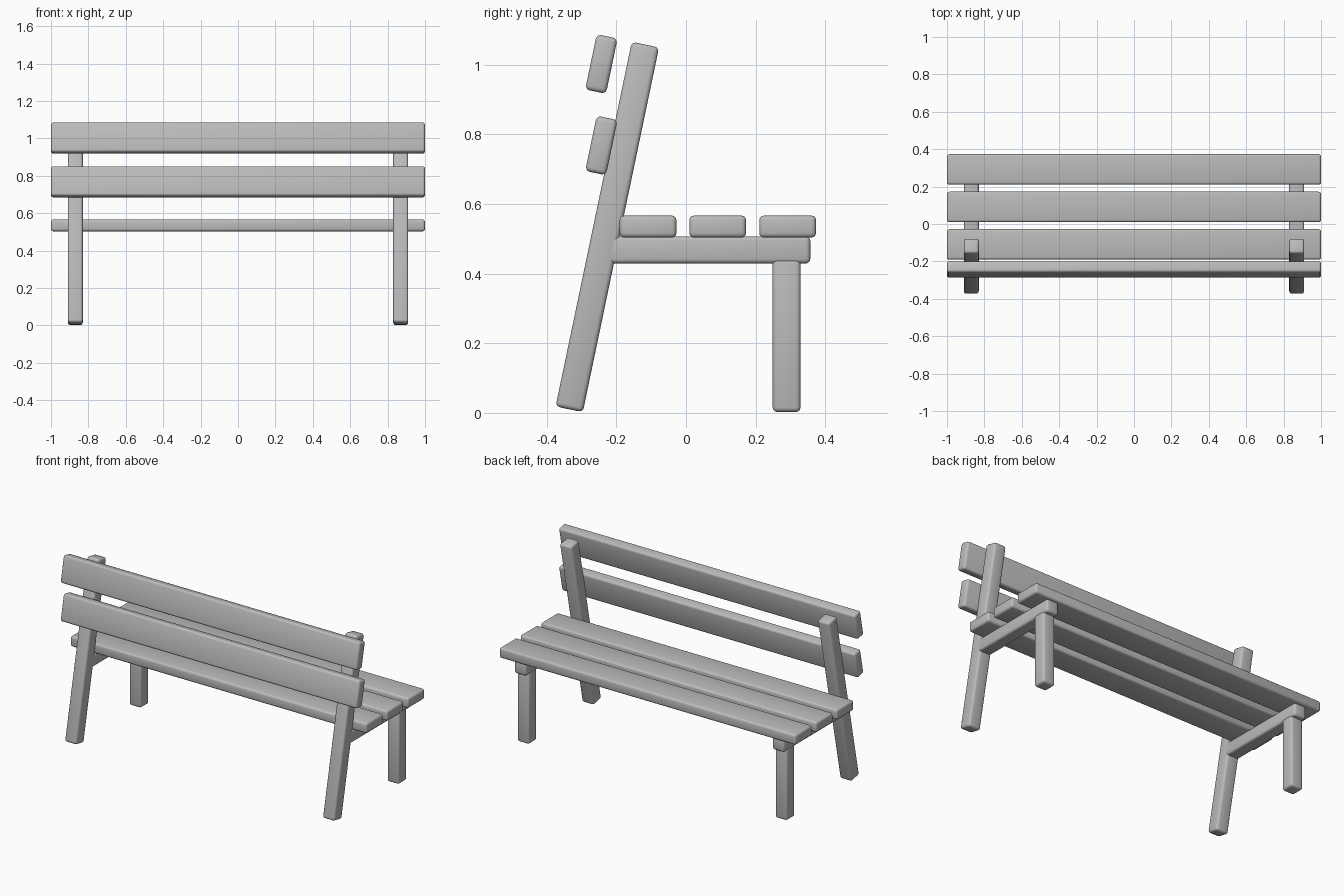
import bpy
import math

cube = bpy.data.objects.get("Cube")
if cube:
    bpy.data.objects.remove(cube, do_unlink=True)

# Single grey material
grey = bpy.data.materials.new("plain_grey")
grey.use_nodes = True
colour = (0.5, 0.5, 0.5, 1)
grey.diffuse_color = colour
grey.node_tree.nodes["Principled BSDF"].inputs["Base Color"].default_value = colour


def plank(name, centre, size, tilt=0):
    """Softly rounded timber, leaning about the x axis."""
    bpy.ops.mesh.primitive_cube_add(size=1, location=centre)
    ob = bpy.context.object
    ob.name = name
    ob.scale = size
    bpy.ops.object.transform_apply(location=False, rotation=False, scale=True)
    ob.rotation_euler.x = tilt
    ob.data.materials.append(grey)
    bevel = ob.modifiers.new("rounded_edges", "BEVEL")
    bevel.width = 0.013
    bevel.segments = 3
    bpy.ops.object.shade_smooth()
    return ob


LEAN = math.radians(-11.8)
BEAM = 0.08

# Seat slats
for i, y in enumerate((-0.109, 0.091, 0.292)):
    plank(f"seat_slat_{i + 1}", (0, y, 0.535), (2, 0.163, 0.063))

# Backrest slats
for name, z in (("lower", 0.768), ("upper", 1.002)):
    plank(f"backrest_slat_{name}", (0, -0.243, z), (2, 0.061, 0.162), LEAN)

# Legs and seat rails on each side
for side, s in (("left", 1), ("right", -1)):
    x = s * 0.87
    plank(f"{side}_back_post", (x, -0.226, 0.534), (BEAM, BEAM, 1.07), LEAN)
    plank(f"{side}_front_leg", (x, 0.289, 0.223), (BEAM, BEAM, 0.441))
    plank(f"{side}_seat_rail", (x, 0.066, 0.468), (BEAM, 0.582, 0.078))
